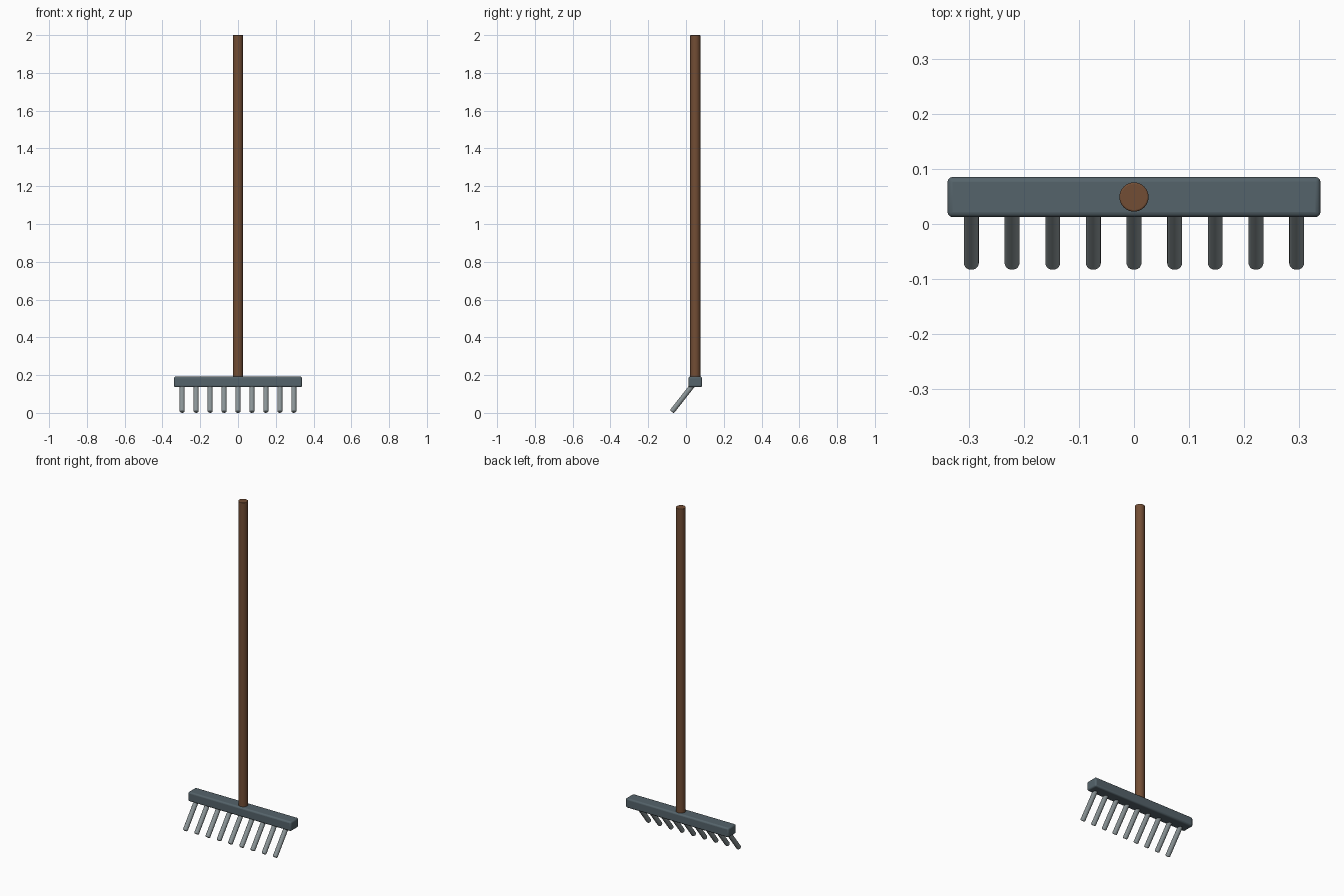
import bpy
from mathutils import Vector

if "Cube" in bpy.data.objects:
    bpy.data.objects.remove(bpy.data.objects["Cube"])


def material(name, rgb):
    m = bpy.data.materials.new(name)
    m.diffuse_color = (*rgb, 1)
    m.use_nodes = True
    m.node_tree.nodes["Principled BSDF"].inputs["Base Color"].default_value = m.diffuse_color
    return m


def finish(ob, name, mat, bevel, segments=3):
    ob.name = name
    ob.data.materials.append(mat)
    mod = ob.modifiers.new("Bevel", "BEVEL")
    mod.width = bevel
    mod.segments = segments
    mod.limit_method = "ANGLE"
    mod.angle_limit = 0.8
    bpy.ops.object.shade_smooth_by_angle(angle=0.7)


def rod(name, start, end, radius, mat, bevel, sides=24):
    a, b = Vector(start), Vector(end)
    bpy.ops.mesh.primitive_cylinder_add(vertices=sides, radius=radius,
                                        depth=(b - a).length, location=(a + b) / 2)
    ob = bpy.context.object
    ob.rotation_euler = (b - a).to_track_quat("Z", "Y").to_euler()
    finish(ob, name, mat, bevel)


wood = material("wood", (0.17, 0.075, 0.035))
dark_metal = material("dark_metal", (0.09, 0.125, 0.145))
steel = material("steel", (0.26, 0.30, 0.31))

AXIS_Y = 0.049   # handle and head line
HEAD_Z = 0.164

# Handle
rod("handle", (0, AXIS_Y, HEAD_Z), (0, AXIS_Y, 2.0), 0.0265, wood, 0.003, 32)

# Head bar
bpy.ops.mesh.primitive_cube_add(size=1, location=(0, AXIS_Y, HEAD_Z))
head = bpy.context.object
head.scale = (0.678, 0.073, 0.056)
bpy.ops.object.transform_apply(location=False, rotation=False, scale=True)
finish(head, "head_bar", dark_metal, 0.009)

# Nine tines sloping down and forward from the bar
for i in range(9):
    x = (i - 4) * 0.0739
    rod(f"tine_{i + 1}", (x, AXIS_Y, HEAD_Z), (x, -0.075, 0.006), 0.0135, steel, 0.006)
